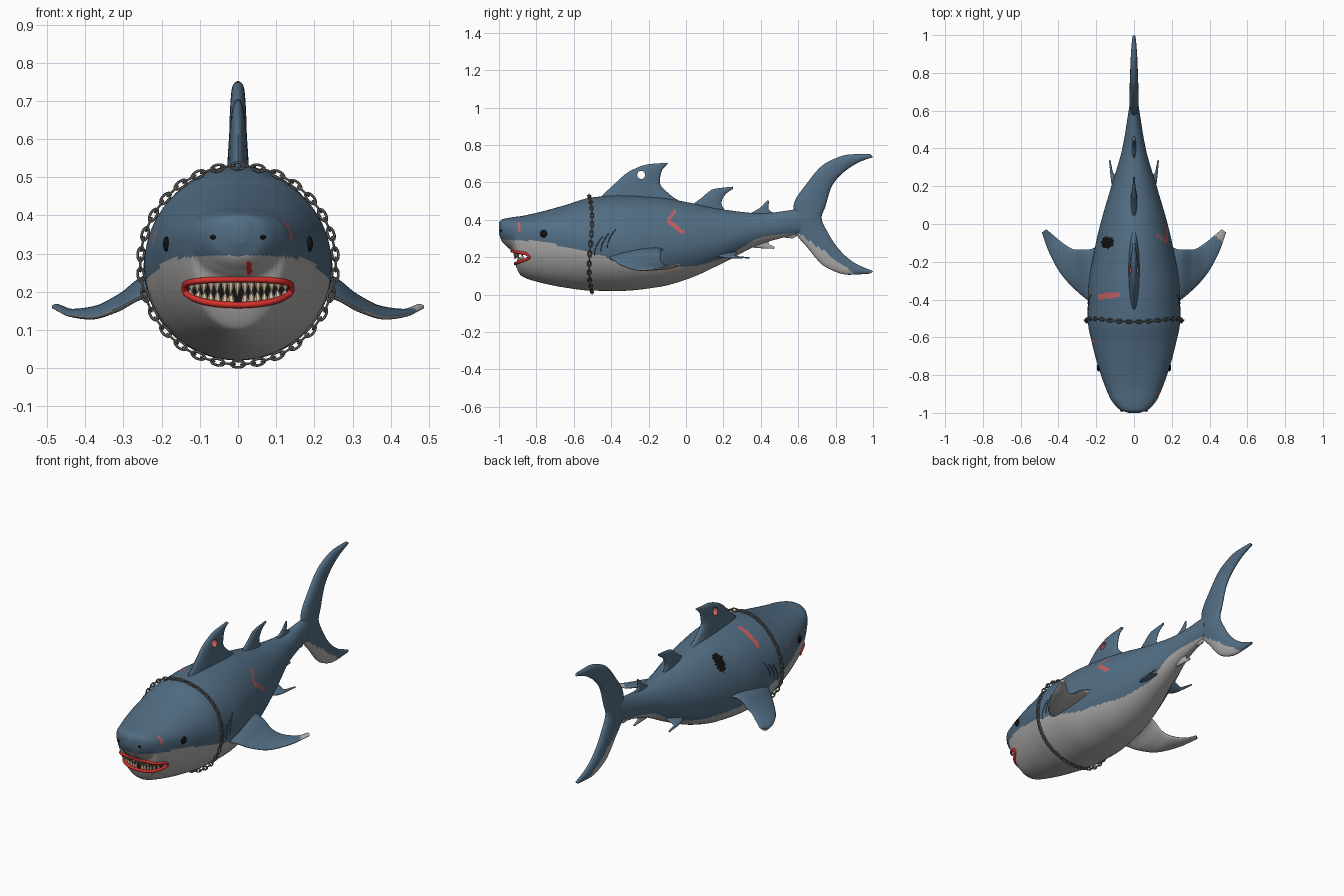
import bpy, bmesh, math, random
from mathutils import Vector
from mathutils.bvhtree import BVHTree

random.seed(4)
cube = bpy.data.objects.get("Cube")
if cube:
    bpy.data.objects.remove(cube, do_unlink=True)

# Colours
PALETTE = {
    "slate_blue": (.085, .155, .23), "belly_grey": (.43, .42, .41), "lip_red": (.68, .03, .025),
    "wound_pink": (.55, .12, .12), "tooth_cream": (.68, .54, .37), "chain_steel": (.17, .165, .16),
    "black": (.006, .006, .007), "gill_shadow": (.035, .065, .1)}
MATS = []
for label, rgb in PALETTE.items():
    m = bpy.data.materials.new(label)
    m.use_nodes = True
    m.diffuse_color = (*rgb, 1)
    m.node_tree.nodes["Principled BSDF"].inputs["Base Color"].default_value = (*rgb, 1)
    MATS.append(m)
BLUE, GREY, RED, PINK, CREAM, STEEL, BLACK, GILL = range(len(MATS))


def activate(ob):
    bpy.ops.object.select_all(action='DESELECT')
    ob.select_set(True)
    bpy.context.view_layer.objects.active = ob


def smooth(ob, angle=50):
    activate(ob)
    bpy.ops.object.shade_smooth_by_angle(angle=math.radians(angle))


def finish(name, bm, rule, shade=True):
    """Turn a bmesh into an object; rule gives the colour of each face."""
    bmesh.ops.recalc_face_normals(bm, faces=bm.faces)
    bm.normal_update()
    for f in bm.faces:
        f.material_index = rule(f) if callable(rule) else rule
    me = bpy.data.meshes.new(name)
    bm.to_mesh(me)
    bm.free()
    for m in MATS:
        me.materials.append(m)
    ob = bpy.data.objects.new(name, me)
    bpy.context.collection.objects.link(ob)
    if shade:
        smooth(ob)
    return ob


def cut(ob, cutter):
    activate(ob)
    mod = ob.modifiers.new("cut", 'BOOLEAN')
    mod.operation, mod.solver, mod.object = 'DIFFERENCE', 'EXACT', cutter
    bpy.ops.object.modifier_apply(modifier=mod.name)
    bpy.data.objects.remove(cutter, do_unlink=True)
    smooth(ob)


def interp(xs, ys, x):
    """Smooth interpolation that never overshoots."""
    x = min(max(x, xs[0]), xs[-1])
    k = next(i for i in range(len(xs) - 1) if x <= xs[i + 1])
    slope = [(ys[i + 1] - ys[i]) / (xs[i + 1] - xs[i]) for i in range(len(xs) - 1)]

    def tangent(i):
        if i == 0 or i == len(slope):
            return slope[min(i, len(slope) - 1)]
        a, b = slope[i - 1], slope[i]
        return 2 * a * b / (a + b) if a * b > 0 else 0
    h = xs[k + 1] - xs[k]
    t = (x - xs[k]) / h
    return (ys[k] * (1 + 2 * t) * (1 - t) ** 2 + ys[k + 1] * t * t * (3 - 2 * t)
            + h * t * (1 - t) * (tangent(k) * (1 - t) - tangent(k + 1) * t))


def skin(bm, rings):
    """Join rings of points into a closed tube."""
    rows = [[bm.verts.new(p) for p in r] for r in rings]
    n = len(rows[0])
    for a, b in zip(rows, rows[1:]):
        for j in range(n):
            bm.faces.new((a[j], a[(j + 1) % n], b[(j + 1) % n], b[j]))
    bm.faces.new(rows[0])
    bm.faces.new(rows[-1])


# Body: y, half width, top, bottom, height of the widest point
STATIONS = [(-1, .03, .385, .325, .36), (-.985, .072, .402, .285, .35), (-.95, .108, .41, .25, .345),
            (-.925, .125, .414, .225, .34), (-.91, .132, .416, .155, .335), (-.88, .145, .42, .1, .33),
            (-.8, .175, .437, .07, .32), (-.65, .218, .477, .038, .3), (-.5, .245, .52, .021, .27),
            (-.35, .243, .53, .02, .25), (-.15, .212, .52, .04, .25), (0, .178, .495, .08, .27),
            (.2, .12, .455, .17, .3), (.4, .062, .435, .27, .35), (.62, .025, .46, .33, .39)]
COLS = list(zip(*STATIONS))
BELLY_Y = (-1, -.8, -.6, -.4, -.2, 0, .2, .4, .62)
BELLY_Z = (.296, .285, .245, .195, .152, .15, .195, .305, .335)


def section(y, a, grow=0.):
    w, top, bot, mid = (interp(COLS[0], c, y) for c in COLS[1:])
    c, s = math.cos(a), math.sin(a)
    square = .78 + .22 * min(1, max(0, (y + 1) / .4)) if s > 0 else 1
    x = math.copysign(abs(c) ** square, c) * (w + grow)
    z = mid + (s ** square * (top - mid + grow) if s > 0 else s * (mid - bot + grow))
    return Vector((x, y, z))


# Wounds: projected axes, region test, start, end, radius, colour
MARKS = [((0, 1), lambda p: p.z > .3, (-.18, -.385), (-.09, -.372), .016, PINK),
         ((0, 1), lambda p: p.z > .3, (-.14, -.1), (-.14, -.096), .031, BLACK),
         ((1, 2), lambda p: p.x > 0, (-.09, .39), (-.02, .335), .011, PINK),
         ((1, 2), lambda p: p.x > 0, (-.09, .4), (-.06, .45), .008, PINK),
         ((1, 2), lambda p: p.x > 0, (-.89, .34), (-.895, .38), .007, PINK),
         ((1, 2), lambda p: p.x < 0, (-.62, .33), (-.62, .36), .007, PINK),
         ((0, 2), lambda p: p.y < -.8, (.03, .25), (.028, .275), .006, RED)]


def body_colour(f):
    p = f.calc_center_median()
    for (i, j), inside, a, b, r, colour in MARKS:
        if inside(p):
            q, a, b = Vector((p[i], p[j])), Vector(a), Vector(b)
            t = min(1, max(0, (q - a).dot(b - a) / (b - a).length_squared))
            if (q - a.lerp(b, t)).length < r * (.85 + .3 * random.random()):
                return colour
    return GREY if p.z < interp(BELLY_Y, BELLY_Z, p.y) else BLUE


ROWS, AROUND = 210, 144
bm = bmesh.new()
skin(bm, [[section(-1 + 1.62 * (i / ROWS) ** 1.4, 2 * math.pi * j / AROUND) for j in range(AROUND)]
          for i in range(ROWS + 1)])
tree = BVHTree.FromBMesh(bm)
body = finish("body", bm, body_colour, False)


def on_front(x, z):
    return tree.ray_cast(Vector((x, -2, z)), Vector((0, 1, 0)))[0]


def on_side(s, y, z):
    return tree.ray_cast(Vector((s * 2, y, z)), Vector((-s, 0, 0)))[0]


# Mouth opening
def mouth(a):
    s = math.sin(a)
    return .14 * math.cos(a), .208 + (.025 * s ** .5 if s > 0 else -.043 * abs(s) ** .9)


OUTLINE = [mouth(2 * math.pi * i / 48) for i in range(48)]
bm = bmesh.new()
skin(bm, [[(x, y, z) for x, z in OUTLINE] for y in (-1.2, -.765)])
cut(body, finish("mouth_cutter", bm, BLACK, False))


def tube(name, points, radius, colour, closed=False):
    cu = bpy.data.curves.new(name, 'CURVE')
    cu.dimensions, cu.bevel_depth, cu.bevel_resolution, cu.use_fill_caps = '3D', radius, 2, True
    sp = cu.splines.new('POLY')
    sp.points.add(len(points) - 1)
    for sp_point, p in zip(sp.points, points):
        sp_point.co = (*p, 1)
    sp.use_cyclic_u = closed
    cu.materials.append(MATS[colour])
    ob = bpy.data.objects.new(name, cu)
    bpy.context.collection.objects.link(ob)
    activate(ob)
    bpy.ops.object.convert(target='MESH')
    smooth(bpy.context.object)


tube("lips", [on_front(x, z) for x, z in OUTLINE], .0085, RED, True)

# Teeth
bm = bmesh.new()
COUNT = 15
for up in (1, -1):
    for i in range(COUNT):
        u = 2 * i / (COUNT - 1) - 1
        if up < 0 and i == COUNT // 2:
            continue
        x, z = mouth(up * math.acos(u * .88))
        base = on_front(x, z) + Vector((0, .012, 0))
        length = (.042 if up > 0 else .038) * (1 - .4 * u * u) * random.uniform(.9, 1.1)
        tip = base + Vector((random.uniform(-.003, .003), .004, -up * length))
        ring = [base + Vector((.0095 * math.cos(k * math.pi / 3), .007 * math.sin(k * math.pi / 3), 0))
                for k in range(6)]
        neck = [p.lerp(tip, .45) + (p - base) * .3 for p in ring]
        skin(bm, [ring, neck, [tip + (p - base) * .12 for p in ring]])
finish("teeth", bm, CREAM, False)


# Eyes, nostrils and gills
def ball(name, centre, size):
    bm = bmesh.new()
    bmesh.ops.create_uvsphere(bm, u_segments=20, v_segments=12, radius=1)
    for v in bm.verts:
        v.co = centre + Vector(c * k for c, k in zip(v.co, size))
    finish(name, bm, BLACK)


for s, side in ((1, "left"), (-1, "right")):
    ball(side + "_eye", on_side(s, -.76, .325), (.009, .021, .02))
    ball(side + "_nostril", on_front(s * .065, .343), (.008, .006, .006))
    for i in range(3):
        tube(f"{side}_gill_{i + 1}", [on_side(s, -.49 + .035 * i + .045 * t * t, .21 + .02 * i + .1 * t)
                                      for t in (0, .2, .4, .6, .8, 1)], .0025, GILL)


# Fins
def fin(name, lead, trail, thick, axis=(1, 0, 0), rule=BLUE, both=False, rows=36, n=28):
    lead, trail = ([Vector(p) if len(p) == 3 else Vector((0, *p)) for p in e] for e in (lead, trail))
    ks = range(len(lead))
    rings = []
    for i in range(rows + 1):
        t = i / rows
        a, b = (Vector(interp(ks, [p[c] for p in e], t * ks[-1]) for c in range(3)) for e in (lead, trail))
        half = thick * (math.sin(math.pi * (.03 + .94 * t)) ** .5 if both else max(.12, 1 - t) ** .6)
        rings.append([a.lerp(b, (1 - math.cos(v)) / 2) + Vector(axis) * half * math.sin(v)
                      for v in (2 * math.pi * j / n for j in range(n))])
    bm = bmesh.new()
    skin(bm, rings)
    return finish(name, bm, rule)


dorsal = fin("dorsal_fin", [(-.52, .46), (-.4, .575), (-.3, .66), (-.2, .697), (-.1, .705)],
             [(.04, .46), (-.08, .53), (-.14, .6), (-.13, .66), (-.1, .695)], .032)
HOLE = [(.021 * math.cos(k * math.pi / 12), .022 * math.sin(k * math.pi / 12)) for k in range(24)]
bm = bmesh.new()
skin(bm, [[(x, -.24 + a, .64 + b) for a, b in HOLE] for x in (-.1, .1)])
cut(dorsal, finish("hole_cutter", bm, PINK, False))

fin("second_dorsal_fin", [(-.02, .44), (.08, .515), (.15, .565), (.25, .577)],
    [(.22, .43), (.19, .49), (.21, .535), (.25, .565)], .018)
fin("third_dorsal_fin", [(.32, .42), (.4, .468), (.435, .505)], [(.5, .42), (.44, .46), (.445, .5)], .012)
fin("anal_fin", [(.3, .28), (.37, .25), (.47, .245)], [(.46, .3), (.44, .275), (.475, .255)], .014, rule=GREY)
fin("rear_keel", [(.47, .34), (.53, .305), (.57, .3)], [(.62, .36), (.6, .33), (.59, .31)], .014, rule=GREY)


def tail_colour(f):
    p = f.calc_center_median()
    return GREY if p.z < .325 - .73 * (p.y - .61) and p.z < .33 else BLUE


fin("tail_fin", [(.985, .752), (.88, .75), (.75, .705), (.65, .6), (.575, .47), (.58, .35), (.65, .25),
                 (.75, .145), (.87, .106), (.985, .112)],
    [(1, .735), (.93, .71), (.85, .66), (.78, .58), (.745, .47), (.725, .41), (.765, .32),
     (.82, .24), (.9, .17), (1, .125)], .025, rule=tail_colour, both=True, rows=70)


def pectoral_colour(f):
    p = f.calc_center_median()
    worn_tip = p.x > .4 and p.y > -.1 + (.47 - p.x)
    return GREY if f.normal.z < -.15 or worn_tip else BLUE


for s, side in ((1, "left"), (-1, "right")):
    def flip(points):
        return [(s * x, y, z) for x, y, z in points]
    fin(side + "_pectoral_fin",
        flip([(.16, -.46, .21), (.25, -.4, .19), (.32, -.34, .155), (.39, -.26, .135), (.45, -.15, .142),
              (.488, -.045, .16)]),
        flip([(.14, -.08, .25), (.24, -.135, .235), (.31, -.135, .185), (.37, -.105, .155), (.42, -.065, .148),
              (.465, -.028, .162)]), .026, (0, 0, 1), pectoral_colour)
    fin(side + "_pelvic_fin", flip([(.07, .12, .215), (.118, .21, .2), (.132, .335, .196)]),
        flip([(.06, .27, .225), (.105, .265, .205), (.125, .34, .198)]), .012, (0, 0, 1))

# Chain around the body
bm = bmesh.new()
LINKS = 60
for i in range(LINKS):
    a = 2 * math.pi * i / LINKS
    centre = section(-.51, a, .011)
    along = (section(-.51, a + .02, .011) - centre).normalized()
    fore = Vector((0, 1, 0))
    out = along.cross(fore)
    flat, deep = (out, fore) if i % 2 else (fore, out)
    wave = fore * (.008 * math.sin(3 * a))
    rows = []
    for k in range(14):
        u = 2 * math.pi * k / 14
        ray = along * math.cos(u) + flat * math.sin(u)
        hub = centre + wave + along * .018 * math.cos(u) + flat * .0085 * math.sin(u)
        rows.append([bm.verts.new(hub + .0036 * (ray * math.cos(v) + deep * math.sin(v)))
                     for v in (j * math.pi / 3 for j in range(6))])
    for k in range(14):
        p, q = rows[k], rows[(k + 1) % 14]
        for j in range(6):
            bm.faces.new((p[j], p[(j + 1) % 6], q[(j + 1) % 6], q[j]))
finish("chain", bm, STEEL)
